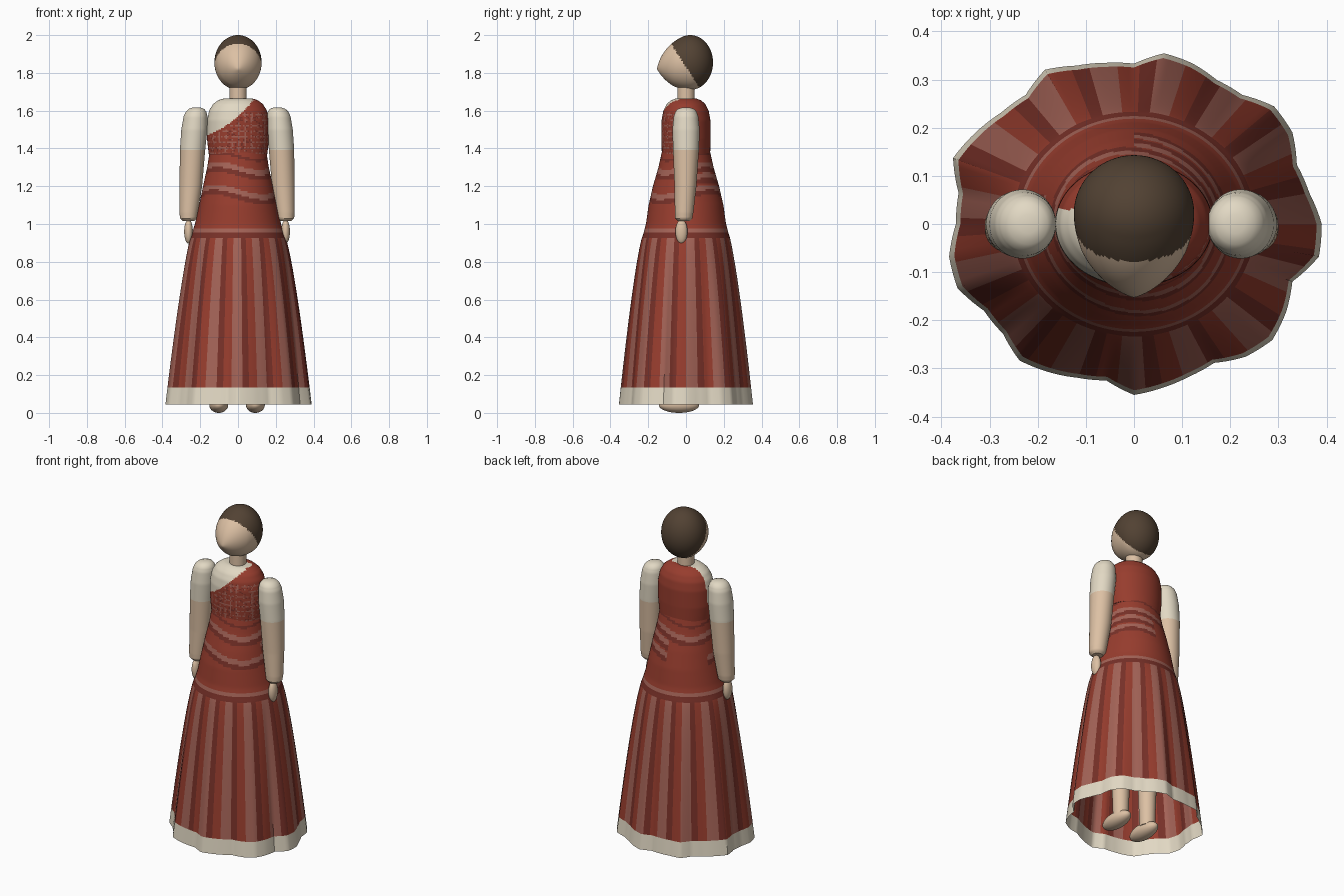
import bpy, bmesh, random
from math import sin, cos, pi, radians, sqrt, floor
from mathutils import Vector

random.seed(4)
start = bpy.data.objects.get("Cube")
if start:
    bpy.data.objects.remove(start)


def colour(name, r, g, b):
    m = bpy.data.materials.new(name)
    m.use_nodes = True
    m.diffuse_color = (r, g, b, 1)
    bsdf = m.node_tree.nodes["Principled BSDF"]
    bsdf.inputs["Base Color"].default_value = (r, g, b, 1)
    bsdf.inputs["Roughness"].default_value = 0.8
    return m


RED = colour("brick_red", 0.31, 0.046, 0.027)
DARK = colour("deep_red", 0.185, 0.030, 0.021)
ROSE = colour("dusty_rose", 0.37, 0.125, 0.095)
CREAM = colour("cream", 0.76, 0.69, 0.55)
SKIN = colour("skin", 0.72, 0.53, 0.37)
HAIR = colour("dark_brown_hair", 0.084, 0.054, 0.033)


def finish(name, bm, mats, rule=None):
    """Turn a bmesh into a smooth object; rule(centre) gives the colour of each face."""
    bmesh.ops.recalc_face_normals(bm, faces=bm.faces)
    if rule:
        for f in bm.faces:
            f.material_index = mats.index(rule(f.calc_center_median()))
    me = bpy.data.meshes.new(name)
    bm.to_mesh(me)
    bm.free()
    for m in mats:
        me.materials.append(m)
    ob = bpy.data.objects.new(name, me)
    bpy.context.collection.objects.link(ob)
    bpy.ops.object.select_all(action="DESELECT")
    ob.select_set(True)
    bpy.context.view_layer.objects.active = ob
    bpy.ops.object.shade_smooth_by_angle(angle=radians(40))
    return ob


def loft(rings, caps=True):
    """Bridge equal rings of points with quads."""
    bm = bmesh.new()
    rows = [[bm.verts.new(p) for p in ring] for ring in rings]
    n = len(rows[0])
    for a, b in zip(rows, rows[1:]):
        for i in range(n):
            j = (i + 1) % n
            bm.faces.new((a[i], a[j], b[j], b[i]))
    if caps:
        bm.faces.new(rows[0])
        bm.faces.new(rows[-1])
    return bm


def sample(table, z):
    """Linear lookup in rows of (z, values...) that run downwards."""
    for a, b in zip(table, table[1:]):
        if z >= b[0]:
            t = min(1, (a[0] - z) / (a[0] - b[0]))
            return [p + (q - p) * t for p, q in zip(a[1:], b[1:])]
    return list(table[-1][1:])


def levels(top, bottom, count):
    return [top + (bottom - top) * i / count for i in range(count + 1)]


def ellipse(z, cx, cy, rx, ry, n):
    return [(cx + rx * cos(2 * pi * i / n), cy + ry * sin(2 * pi * i / n), z) for i in range(n)]


def ball(name, centre, size, mat):
    bm = bmesh.new()
    bmesh.ops.create_uvsphere(bm, u_segments=32, v_segments=20, radius=1)
    for v in bm.verts:
        v.co = Vector(c + s * p for c, s, p in zip(centre, size, v.co))
    return finish(name, bm, [mat])


# Dress: a flared tube whose hem breaks into uneven folds
HEM = [39, 37, 36, 38, 38, 35, 34.5, 35.5, 36, 33.3, 34, 35, 37, 35, 36, 38, 40, 37,
       37, 39, 39, 36, 35.5, 37, 35.5, 34, 33, 35.5, 34.5, 33.7, 33.3, 36, 37.5, 36.5, 35, 39]
BODY = [(1.385, .15, .127), (1.3, .163, .146), (1.2, .185, .175), (1.1, .206, .198),
        (1.0, .228, .212), (.94, .247, .228)]
HIP, HEM_Z = .94, .045


def dress_ring(z, n=180):
    rx, ry = sample(BODY, max(z, HIP))
    g = max(0, (HIP - z) / (HIP - HEM_Z)) ** .75
    ring = []
    for i in range(n):
        a = 2 * pi * i / n
        body = rx * ry / sqrt((ry * cos(a)) ** 2 + (rx * sin(a)) ** 2)
        k, t = divmod(i * 36 / n, 1)
        hem = (HEM[int(k)] * (1 - t) + HEM[(int(k) + 1) % 36] * t) / 100
        r = body * (1 - g) + hem * g
        ring.append((r * cos(a), r * sin(a), z))
    return ring


def dress_colour(c):
    if c.z < .135:
        return CREAM
    if c.z < .93:  # vertical pleat stripes
        a = Vector((c.x, c.y)).angle_signed(Vector((0, -1)))
        p = (a * 180 / pi + 6) % 24
        return ROSE if p < 10 else DARK if p < 16 else RED
    if c.z < .975:  # hip band
        return ROSE if c.z > .955 else DARK
    # slanting drape folds
    side = -c.y / max(.01, sqrt(c.x ** 2 + c.y ** 2))
    t = c.z + .28 * c.x * side
    if t > 1.35:
        return DARK if t < 1.365 else RED
    bands = [1.295]
    if side > -.3 or c.x > 0:
        bands.append(1.17)
    if side < .2 and c.x > 0:
        bands.append(1.235)
    if any(abs(t - b) < .014 for b in bands):
        return ROSE
    return DARK if any(b - .04 < t < b for b in bands) else RED


finish("dress", loft([dress_ring(z) for z in levels(1.385, HEM_Z, 134)], False),
       [RED, DARK, ROSE, CREAM], dress_colour)

# Bodice: one bare cream shoulder, the rest a woven red wrap
TORSO = [(1.662, .085, .06), (1.655, .105, .08), (1.635, .132, .102), (1.6, .153, .12),
         (1.55, .163, .129), (1.45, .164, .13), (1.37, .155, .128)]


def bodice_colour(c):
    s = max(0, c.x + .165)
    edge = 1.47 + .33 * s + 1.7 * s * s
    if c.z > edge and c.y < .03 and c.x < .08:
        return CREAM
    if c.y < 0 and c.z < min(edge - .015, 1.59):
        thread = floor((c.z - 1.37) / .0073) % 4 == 0 or floor(c.x / .0085) % 4 == 0
        if thread and random.random() < .6:
            return ROSE
        return DARK if random.random() < .15 else RED
    return RED


collar = [ellipse(1.664, 0, 0, r, r * .75, 120) for r in (.045, .06, .073)]
finish("bodice", loft(collar + [ellipse(z, 0, 0, *sample(TORSO, z), 120)
                                for z in levels(1.662, 1.37, 40)]),
       [RED, DARK, ROSE, CREAM], bodice_colour)

# Neck
finish("neck", loft([ellipse(z, 0, 0, .046, .046, 32) for z in (1.76, 1.64)]), [SKIN])

# Head: an egg with a pointed face, hair coloured behind a slanting hairline
bm = bmesh.new()
bmesh.ops.create_uvsphere(bm, u_segments=96, v_segments=64, radius=1)
for v in bm.verts:
    x, y, z = v.co
    v.co = Vector((.125 * x, .022 + .121 * y, 1.855 + .145 * z))
    if y < 0:
        d = sqrt(v.co.x ** 2 + (v.co.z - 1.82) ** 2)
        v.co.y -= .058 * max(0, 1 - d / .165) * min(1, -2 * y)
finish("head", bm, [SKIN, HAIR],
       lambda c: HAIR if c.y > -.08 + .65 * (1.955 - c.z) else SKIN)

# Arms (cream sleeve over skin), hands, legs and feet, mirrored
ARM = [(1.617, .215, 0, .02, .02), (1.61, .215, 0, .04, .042), (1.595, .217, 0, .054, .056),
       (1.57, .22, 0, .063, .065), (1.5, .226, 0, .069, .072), (1.4, .235, 0, .067, .069),
       (1.2, .245, -.003, .06, .058), (1.06, .256, -.01, .049, .049),
       (1.03, .257, -.012, .045, .045), (1.015, .257, -.012, .03, .03)]
SHIFT = -.005
for side, s in (("left", 1), ("right", -1)):
    rings = []
    for z in levels(1.617, 1.015, 80):
        cx, cy, rx, ry = sample(ARM, z)
        rings.append(ellipse(z, s * cx + SHIFT, cy, rx, ry, 36))
    finish(side + "_arm", loft(rings), [CREAM, SKIN], lambda c: CREAM if c.z > 1.395 else SKIN)
    ball(side + "_hand", (s * .257 + SHIFT, -.024, .96), (.023, .032, .064), SKIN)
    finish(side + "_leg", loft([ellipse(z, s * .095, 0, r, r, 28) for z, r in ((.9, .07), (.05, .043))]),
           [SKIN])
    ball(side + "_foot", (s * .097 + SHIFT, -.037, .042), (.05, .107, .042), SKIN)
